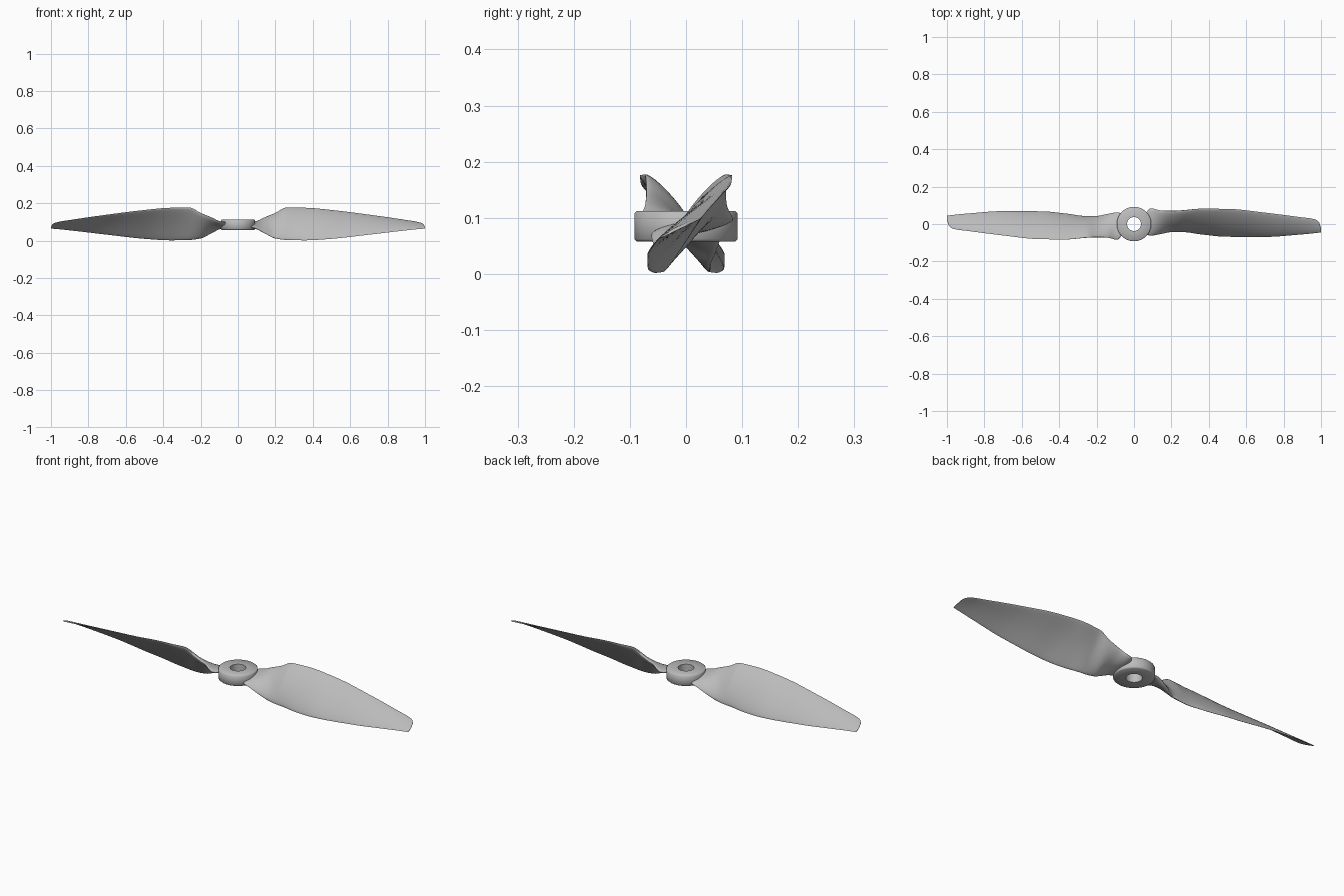
import bpy, bmesh, math
from mathutils import Vector

cube = bpy.data.objects.get("Cube")
if cube:
    bpy.data.objects.remove(cube, do_unlink=True)

grey = bpy.data.materials.new("grey plastic")
grey.use_nodes = True
colour = (0.5, 0.5, 0.5, 1)
grey.diffuse_color = colour
grey.node_tree.nodes["Principled BSDF"].inputs["Base Color"].default_value = colour


def finish(name, bm, angle):
    """Turn a bmesh into a smooth shaded object."""
    bmesh.ops.recalc_face_normals(bm, faces=bm.faces)
    mesh = bpy.data.meshes.new(name)
    bm.to_mesh(mesh)
    bm.free()
    mesh.materials.append(grey)
    obj = bpy.data.objects.new(name, mesh)
    bpy.context.collection.objects.link(obj)
    bpy.ops.object.select_all(action="DESELECT")
    obj.select_set(True)
    bpy.context.view_layer.objects.active = obj
    bpy.ops.object.shade_smooth_by_angle(angle=math.radians(angle))
    return obj


def skin(bm, loops, closed):
    """Bridge neighbouring rings of vertices with quads."""
    rings = [[bm.verts.new(p) for p in loop] for loop in loops]
    pairs = list(zip(rings, rings[1:]))
    if closed:
        pairs.append((rings[-1], rings[0]))
    else:
        bm.faces.new(rings[0])
        bm.faces.new(rings[-1])
    for a, b in pairs:
        for i in range(len(a)):
            j = (i + 1) % len(a)
            bm.faces.new((a[i], a[j], b[j], b[i]))


# Hub ring: lathe profile of radius and height with small chamfers
hub_profile = [(0.037, 0.058), (0.088, 0.058), (0.092, 0.062),
               (0.092, 0.108), (0.088, 0.112), (0.037, 0.112)]
segments = 64
bm = bmesh.new()
turns = [math.tau * i / segments for i in range(segments)]
skin(bm, [[(r * math.cos(t), r * math.sin(t), z) for t in turns]
          for r, z in hub_profile], True)
finish("hub", bm, 50)

# Blade stations: x, upper edge y z, lower edge y z, thickness
stations = [
    (0.06, 0.055, 0.096, -0.055, 0.074, 0.026),
    (0.09, 0.084, 0.098, -0.062, 0.068, 0.026),
    (0.14, 0.073, 0.122, -0.054, 0.042, 0.028),
    (0.2, 0.070, 0.148, -0.042, 0.012, 0.03),
    (0.26, 0.073, 0.177, -0.042, 0.004, 0.027),
    (0.36, 0.082, 0.176, -0.055, 0.002, 0.022),
    (0.5, 0.081, 0.164, -0.068, 0.010, 0.018),
    (0.7, 0.061, 0.139, -0.069, 0.032, 0.013),
    (0.88, 0.038, 0.113, -0.057, 0.053, 0.009),
    (0.965, 0.026, 0.099, -0.049, 0.062, 0.006),
    (0.99, 0.008, 0.090, -0.046, 0.064, 0.005),
    (1.0, -0.025, 0.074, -0.045, 0.065, 0.003),
]


def blend(a, b, c, d, t):
    """Smooth curve through b and c, with slopes limited against overshoot."""
    out = []
    for i in range(len(b)):
        h = c[0] - b[0]
        step = (c[i] - b[i]) / h

        def slope(p, q, r):
            if q[0] == p[0] or r[0] == q[0]:
                return step
            s1 = (q[i] - p[i]) / (q[0] - p[0])
            s2 = (r[i] - q[i]) / (r[0] - q[0])
            return 2 * s1 * s2 / (s1 + s2) if s1 * s2 > 0 else 0

        m0, m1 = slope(a, b, c) * h, slope(b, c, d) * h
        u = 1 - t
        out.append(b[i] * u * u * (1 + 2 * t) + c[i] * t * t * (3 - 2 * t)
                   + m0 * t * u * u - m1 * t * t * u)
    return out


def section(row, count=32):
    """Rounded, slightly cambered aerofoil between the two edges."""
    x, yu, zu, yl, zl, thick = row
    upper, lower = Vector((x, yu, zu)), Vector((x, yl, zl))
    chord = upper - lower
    normal = Vector((0, -chord.z, chord.y)).normalized()
    camber = 0.04 * chord.length * min(1, max(0, (x - 0.06) / 0.2))
    loop = []
    for k in range(count):
        a = math.tau * k / count
        s = (1 + math.cos(a)) / 2
        bow = camber * 4 * s * (1 - s)
        loop.append(lower + chord * s + normal * (thick / 2 * math.sin(a) + bow))
    return loop


rows = []
last = len(stations) - 1
for i in range(last):
    quad = [stations[min(max(i + k, 0), last)] for k in (-1, 0, 1, 2)]
    rows += [blend(*quad, s / 6) for s in range(6)]
rows.append(stations[-1])

# Two blades, half a turn apart
for name, turn in (("left_blade", 0), ("right_blade", math.pi)):
    bm = bmesh.new()
    skin(bm, [section(r) for r in rows], False)
    finish(name, bm, 60).rotation_euler.z = turn
